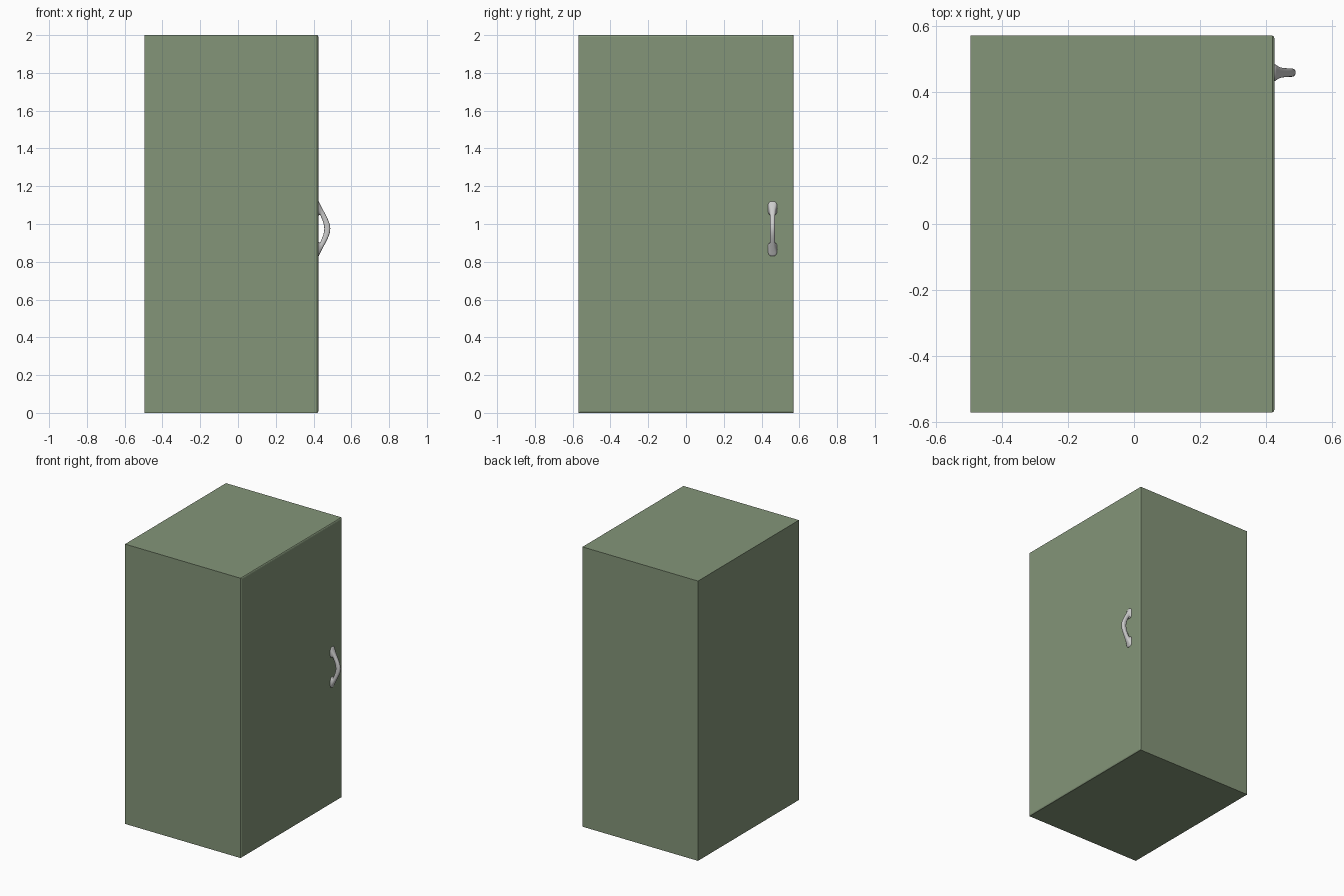
import bpy, bmesh, math
from mathutils import Vector

if "Cube" in bpy.data.objects:
    bpy.data.objects.remove(bpy.data.objects["Cube"])

green = bpy.data.materials.new("green_paint")
green.diffuse_color = (0.23, 0.30, 0.19, 1)
green.use_nodes = True
green.node_tree.nodes["Principled BSDF"].inputs["Base Color"].default_value = green.diffuse_color


def make_object(name, bm, mat=None):
    bmesh.ops.recalc_face_normals(bm, faces=bm.faces)
    mesh = bpy.data.meshes.new(name)
    bm.to_mesh(mesh)
    bm.free()
    ob = bpy.data.objects.new(name, mesh)
    bpy.context.collection.objects.link(ob)
    if mat:
        mesh.materials.append(mat)
    return ob


def loft(bm, rings):
    """Skin equal-length loops of points and cap both ends."""
    loops = [[bm.verts.new(p) for p in ring] for ring in rings]
    n = len(loops[0])
    for a, b in zip(loops, loops[1:]):
        for i in range(n):
            j = (i + 1) % n
            bm.faces.new((a[i], a[j], b[j], b[i]))
    bm.faces.new(loops[0])
    bm.faces.new(loops[-1])


def rect(x, inset=0.0):
    y, z0, z1 = 0.57 - inset, inset, 2 - inset
    return [(x, -y, z0), (x, y, z0), (x, y, z1), (x, -y, z1)]


# Cabinet body
bm = bmesh.new()
loft(bm, [rect(-0.494), rect(0.419)])
make_object("cabinet_body", bm, green)

# Door front with a narrow chamfer all round
bm = bmesh.new()
loft(bm, [rect(0.419), rect(0.423, 0.003), rect(0.425, 0.009)])
make_object("door", bm, green)

# Bowed pull handle: (outer x, outer dz, inner x, inner dz, half width)
half = [
    (0.420, 0.150, 0.420, 0.068, 0.027),
    (0.427, 0.147, 0.427, 0.068, 0.026),
    (0.434, 0.131, 0.431, 0.072, 0.022),
    (0.446, 0.108, 0.434, 0.076, 0.016),
    (0.464, 0.074, 0.440, 0.061, 0.014),
    (0.482, 0.039, 0.452, 0.034, 0.013),
]
mirrored = [(ox, -oz, ix, -iz, w) for ox, oz, ix, iz, w in reversed(half)]
sections = half + [(0.4925, 0, 0.459, 0, 0.013)] + mirrored


def soft(v):
    return math.copysign(abs(v) ** 0.7, v)


rings = []
for ox, oz, ix, iz, w in sections:
    outer, inner = Vector((ox, 0.458, 0.975 + oz)), Vector((ix, 0.458, 0.975 + iz))
    mid, arm = (outer + inner) / 2, (outer - inner) / 2
    angles = [math.tau * k / 16 for k in range(16)]
    rings.append([mid + arm * soft(math.cos(a)) + Vector((0, w * soft(math.sin(a)), 0))
                  for a in angles])
bm = bmesh.new()
loft(bm, rings)
handle = make_object("door_handle", bm)
sub = handle.modifiers.new("smooth", 'SUBSURF')
sub.levels = sub.render_levels = 1
for p in handle.data.polygons:
    p.use_smooth = True
